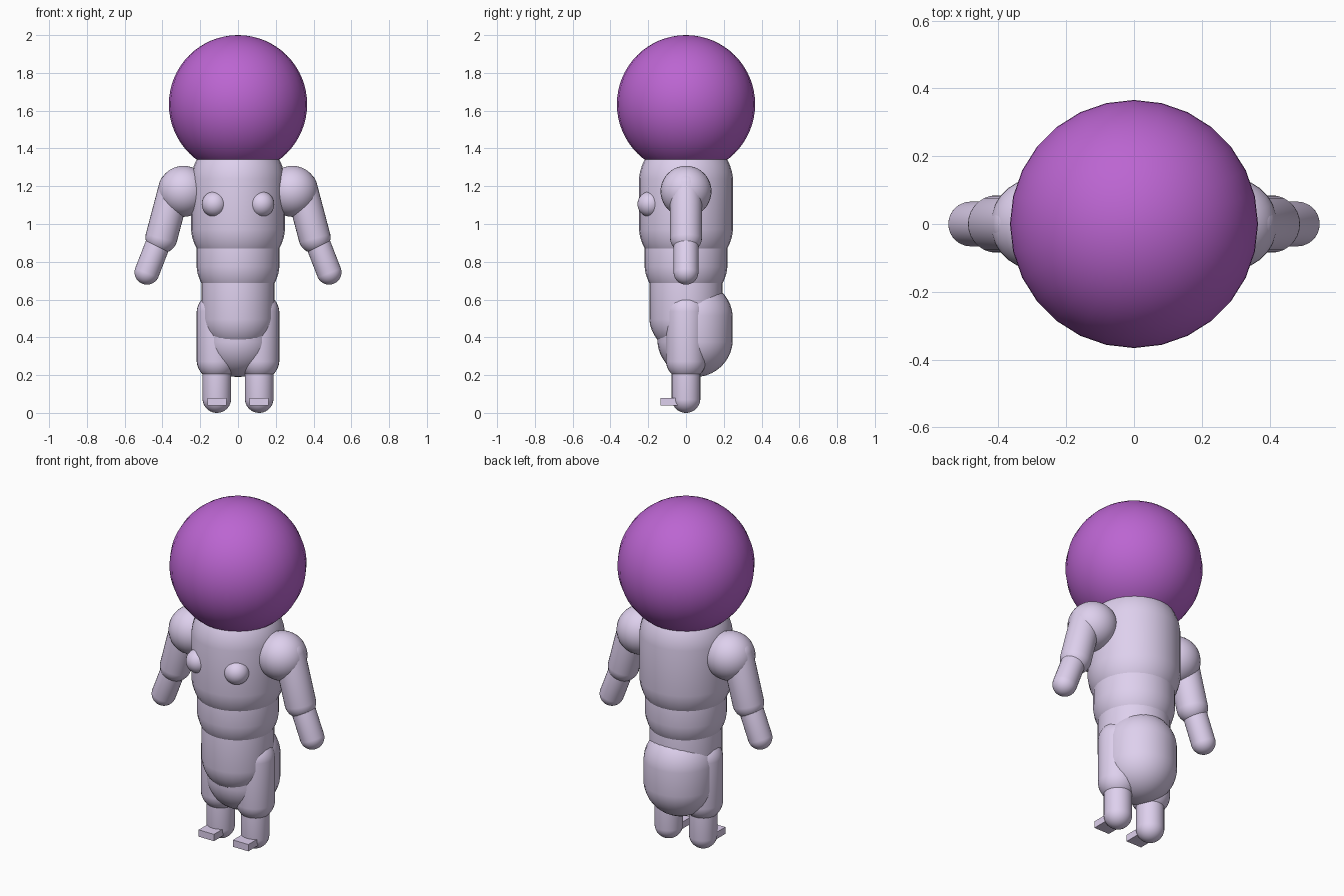
import bpy, bmesh, math
from mathutils import Vector, Matrix

if "Cube" in bpy.data.objects:
    bpy.data.objects.remove(bpy.data.objects["Cube"])


def material(name, color):
    m = bpy.data.materials.new(name)
    m.diffuse_color = (*color, 1)
    m.use_nodes = True
    m.node_tree.nodes["Principled BSDF"].inputs["Base Color"].default_value = m.diffuse_color
    return m


LILAC = material("lilac", (0.73, 0.63, 0.85))
PURPLE = material("purple", (0.50, 0.13, 0.64))


def add_object(name, bm, mat, smooth=True):
    me = bpy.data.meshes.new(name)
    for f in bm.faces:
        f.smooth = smooth
    bm.to_mesh(me)
    bm.free()
    me.materials.append(mat)
    ob = bpy.data.objects.new(name, me)
    bpy.context.collection.objects.link(ob)
    return ob


def ball(name, center, r, mat=LILAC, seg=28, rings=20):
    bm = bmesh.new()
    bmesh.ops.create_uvsphere(bm, u_segments=seg, v_segments=rings, radius=r,
                              matrix=Matrix.Translation(center))
    return add_object(name, bm, mat)


def capsule(name, a, b, r, seg=28):
    """Rounded tube whose end domes are centred on a and b."""
    a, b = Vector(a), Vector(b)
    d = b - a
    bm = bmesh.new()
    # odd ring count leaves a band at the equator to stretch
    bmesh.ops.create_uvsphere(bm, u_segments=seg, v_segments=21, radius=r)
    for v in bm.verts:
        v.co.z += math.copysign(d.length / 2, v.co.z)
    rot = d.to_track_quat('Z', 'Y').to_matrix().to_4x4()
    bm.transform(Matrix.Translation((a + b) / 2) @ rot)
    return add_object(name, bm, LILAC)


def box(name, lo, hi):
    lo, hi = Vector(lo), Vector(hi)
    bm = bmesh.new()
    bmesh.ops.create_cube(bm, size=1, matrix=Matrix.Translation((lo + hi) / 2)
                          @ Matrix.Diagonal((*(hi - lo), 1)))
    return add_object(name, bm, LILAC, smooth=False)


# Head and trunk
ball("head", (0, 0, 1.634), 0.366, PURPLE, rings=32)
capsule("chest", (0, 0, 0.99), (0, 0, 1.22), 0.25)
capsule("waist", (0, 0, 0.79), (0, 0, 0.87), 0.22)
capsule("pelvis", (0, 0, 0.51), (0, 0, 0.70), 0.195)
capsule("rump", (0, 0.048, 0.39), (0, 0.048, 0.50), 0.2)

# Paired parts
for side, s in (("left", 1), ("right", -1)):
    ball(f"{side}_breast", (s * 0.125, -0.19, 1.105), 0.067)
    ball(f"{side}_shoulder", (s * 0.288, 0, 1.173), 0.135)
    capsule(f"{side}_upper_arm", (s * 0.405, 0, 0.93), (s * 0.335, 0, 1.195), 0.085)
    capsule(f"{side}_forearm", (s * 0.482, 0, 0.745), (s * 0.41, 0, 0.93), 0.066)
    capsule(f"{side}_thigh", (s * 0.112, 0, 0.28), (s * 0.112, 0, 0.53), 0.107)
    capsule(f"{side}_shin", (s * 0.112, 0, 0.076), (s * 0.112, 0, 0.28), 0.076)
    box(f"{side}_foot", (s * 0.112 - 0.05, -0.135, 0.04), (s * 0.112 + 0.05, 0, 0.08))
